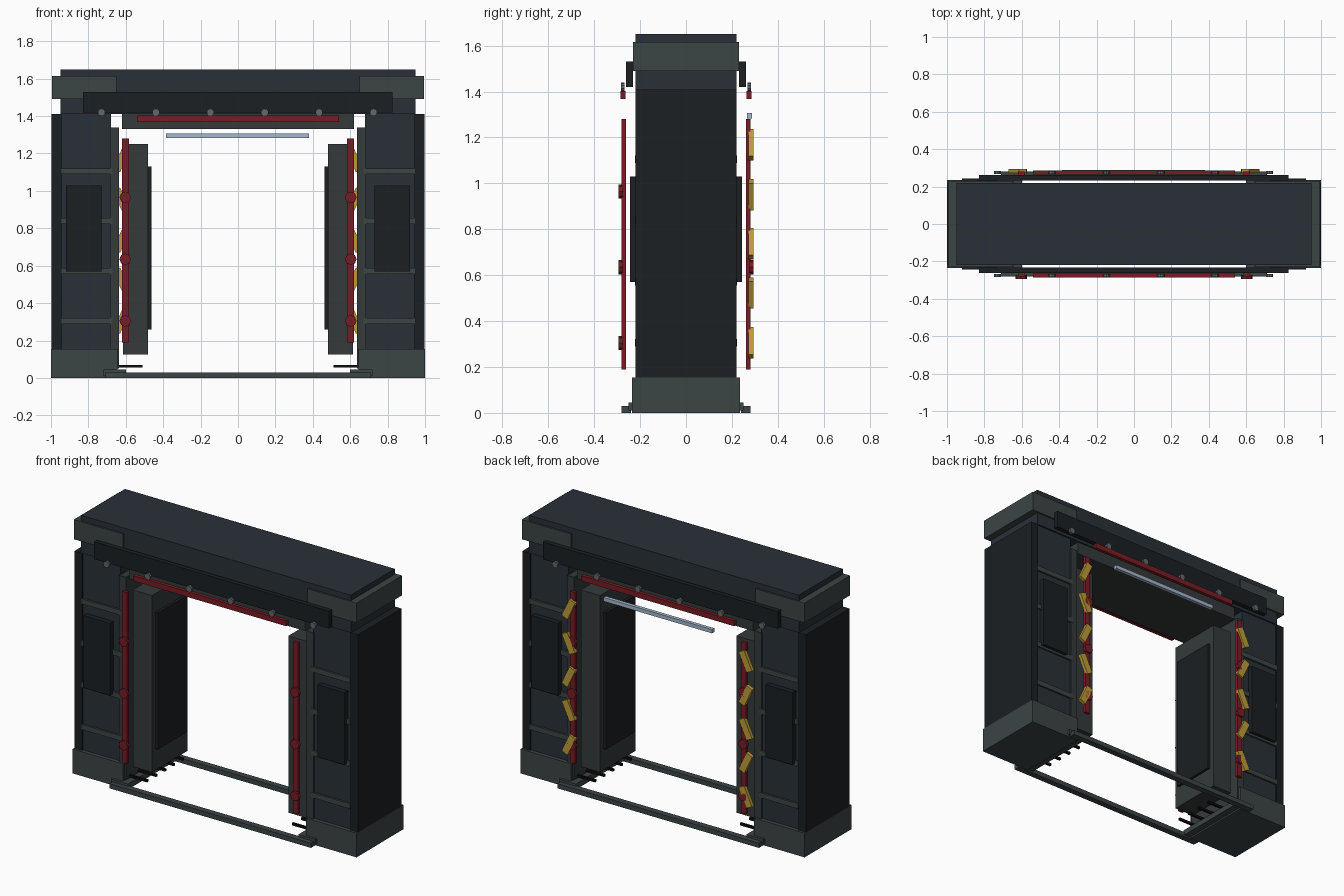
import bpy, math

if "Cube" in bpy.data.objects:
    bpy.data.objects.remove(bpy.data.objects["Cube"])


def mat(name, r, g, b):
    m = bpy.data.materials.new(name)
    m.diffuse_color = (r, g, b, 1)
    m.use_nodes = True
    m.node_tree.nodes["Principled BSDF"].inputs["Base Color"].default_value = m.diffuse_color
    return m


NAVY = mat("navy_steel", 0.022, 0.03, 0.038)
DARK = mat("dark_panel", 0.011, 0.014, 0.016)
GREY = mat("grey_steel", 0.045, 0.058, 0.06)
TRIM = mat("trim_grey", 0.035, 0.042, 0.044)
BLACK = mat("black_rubber", 0.004, 0.004, 0.005)
RED = mat("red_light", 0.19, 0.012, 0.018)
YELLOW = mat("yellow_paint", 0.5, 0.33, 0.04)
BLUE = mat("pale_light", 0.38, 0.48, 0.62)
BOLT = mat("bolt_steel", 0.12, 0.14, 0.15)


def box(name, x, y, z, m, tilt=0):
    """Box from (min, max) ranges, optionally tilted about y."""
    bpy.ops.mesh.primitive_cube_add(size=1)
    o = bpy.context.object
    o.name = name
    o.location = [(r[0] + r[1]) / 2 for r in (x, y, z)]
    o.scale = [abs(r[1] - r[0]) for r in (x, y, z)]
    o.rotation_euler = (0, tilt, 0)
    o.data.materials.append(m)
    return o


def disc(name, x, y, z, r, depth, sides, m):
    """Cylinder whose axis runs along y."""
    bpy.ops.mesh.primitive_cylinder_add(vertices=sides, radius=r, depth=depth,
                                        location=(x, y, z),
                                        rotation=(math.pi / 2, 0, 0))
    bpy.context.object.name = name
    bpy.context.object.data.materials.append(m)


def span(s, a, b):
    """Range a..b mirrored to side s."""
    return tuple(sorted((s * a, s * b)))


# Lintel across the top
box("lintel", (-0.95, 0.95), (-0.22, 0.22), (1.41, 1.65), NAVY)
box("lintel_liner", (-0.62, 0.62), (-0.21, 0.21), (1.33, 1.41), TRIM)

for s in (-1, 1):
    # Pillars
    box("pillar_base", span(s, 0.645, 1.0), (-0.235, 0.235), (0, 0.155), GREY)
    box("pillar_body", span(s, 0.68, 0.95), (-0.21, 0.21), (0.15, 1.41), NAVY)
    box("outer_plate", span(s, 0.945, 0.998), (-0.22, 0.22), (0.15, 1.41), DARK)
    box("corner_cap", span(s, 0.65, 0.995), (-0.23, 0.23), (1.49, 1.615), GREY)
    box("door_jamb", span(s, 0.635, 0.685), (-0.22, 0.22), (0.05, 1.34), TRIM)
    # Inner scanner pads
    box("inner_pad", span(s, 0.48, 0.615), (-0.18, 0.18), (0.125, 1.25), TRIM)
    box("inner_pad_panel", span(s, 0.463, 0.482), (-0.145, 0.145), (0.26, 1.13), DARK)
    # Floor cables and threshold foot
    for i in range(5):
        y = -0.18 + 0.09 * i
        box("floor_cable", span(s, 0.51, 0.66), (y - 0.007, y + 0.007),
            (0.055, 0.07), BLACK)
    box("threshold_foot", span(s, 0.60, 0.72), (-0.25, 0.25), (0.01, 0.045), GREY)
    # Alternating yellow hazard blocks on the back
    for i, z in enumerate((1.168, 0.95, 0.737, 0.522, 0.305)):
        tilt = -s * math.radians(25) * (1 if i % 2 == 0 else -1)
        box("hazard_block", (s * 0.623 - 0.022, s * 0.623 + 0.022),
            (0.272, 0.294), (z - 0.065, z + 0.065), YELLOW, tilt)

for f in (-1, 1):
    # Header bar with bolts and red light, front and back
    box("header_bar", (-0.83, 0.825), span(f, 0.232, 0.262), (1.42, 1.53), DARK)
    for i in range(6):
        disc("header_bolt", -0.73 + 0.291 * i, f * 0.276, 1.42, 0.02, 0.016, 10, BOLT)
    box("header_light", (-0.54, 0.54), span(f, 0.264, 0.286), (1.368, 1.402), RED)
    box("threshold_rail", (-0.71, 0.71), span(f, 0.24, 0.28), (0, 0.03), GREY)
    for s in (-1, 1):
        # Pillar face panel and ribs
        box("face_panel", span(s, 0.73, 0.92), span(f, 0.205, 0.243), (0.57, 1.03), DARK)
        for z in (1.105, 0.838, 0.572, 0.305):
            box("pillar_rib", span(s, 0.67, 0.945), span(f, 0.20, 0.222),
                (z - 0.016, z + 0.016), GREY)
        # Vertical red light strip with octagonal nodes
        box("light_strip", span(s, 0.584, 0.62), span(f, 0.262, 0.282), (0.19, 1.28), RED)
        for z in (0.305, 0.635, 0.965):
            disc("light_node", s * 0.603, f * 0.284, z, 0.031, 0.02, 8, RED)

# Pale status light on the back only
box("status_light", (-0.385, 0.38), (0.265, 0.288), (1.282, 1.306), BLUE)
